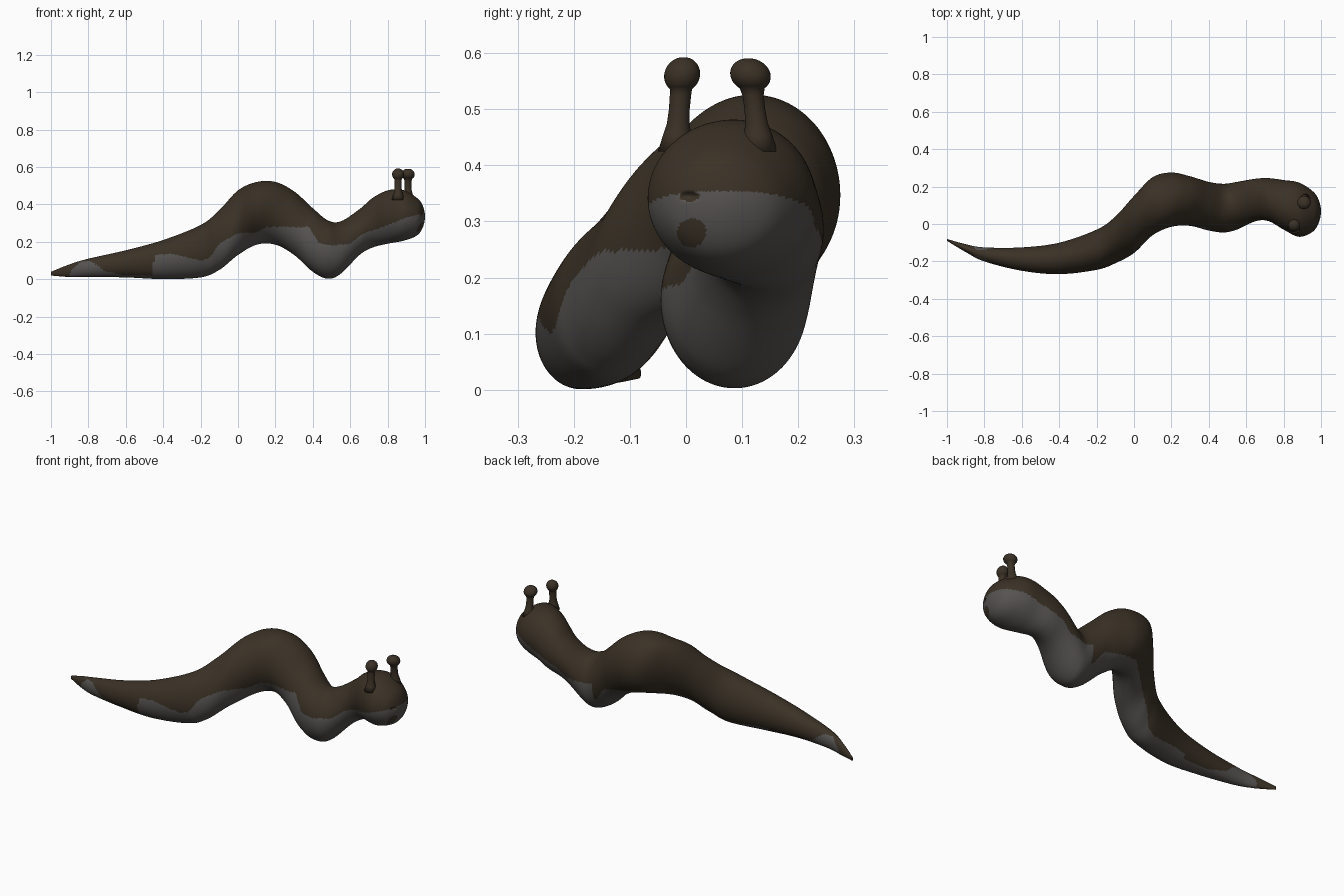
import bpy, bmesh, math
from mathutils import Vector

if "Cube" in bpy.data.objects:
    bpy.data.objects.remove(bpy.data.objects["Cube"])

def material(name, rgb):
    m = bpy.data.materials.new(name)
    m.diffuse_color = (*rgb, 1)
    m.use_nodes = True
    m.node_tree.nodes["Principled BSDF"].inputs["Base Color"].default_value = m.diffuse_color
    return m

brown = material("dark brown skin", (0.043, 0.031, 0.019))
gray = material("gray belly", (0.092, 0.086, 0.081))

def make_object(name, bm, mats):
    bmesh.ops.recalc_face_normals(bm, faces=bm.faces)
    for f in bm.faces:
        f.smooth = True
    me = bpy.data.meshes.new(name)
    bm.to_mesh(me)
    bm.free()
    for m in mats:
        me.materials.append(m)
    ob = bpy.data.objects.new(name, me)
    bpy.context.collection.objects.link(ob)
    return ob

# body outline stations: x, y min, y max, z min, z max
stations = [
    (-1.0, -.09, -.08, .02, .04), (-.9, -.15, -.108, .012, .08),
    (-.8, -.2, -.125, .012, .11), (-.6, -.25, -.125, .01, .155),
    (-.4, -.268, -.1, .001, .21), (-.2, -.245, -.03, .01, .29),
    (-.1, -.21, .04, .05, .37), (0, -.155, .15, .13, .475),
    (.1, -.06, .25, .185, .52), (.2, -.015, .275, .185, .52),
    (.3, -.01, .255, .13, .47), (.4, -.035, .225, .04, .38),
    (.48, -.045, .215, .003, .315), (.55, -.03, .225, .03, .31),
    (.65, .015, .242, .13, .375), (.72, .015, .245, .17, .435),
    (.8, -.03, .235, .19, .475), (.88, -.068, .222, .205, .478),
    (.95, -.045, .18, .23, .44), (.985, 0, .135, .27, .4),
    (1.0, .068, .068, .335, .335)]

def spline(pts, per):
    """Catmull-Rom through the stations; the last one is a rounded nose."""
    x, a, b, c, d = pts[-2]
    p = [pts[0]] + pts + [(x, b, a, d, c)]
    out = []
    for i in range(1, len(p) - 2):
        for k in range(per):
            t = k / per
            out.append([.5 * (2*q1 + (q2-q0)*t + (2*q0-5*q1+4*q2-q3)*t*t + (3*q1-q0-3*q2+q3)*t**3)
                        for q0, q1, q2, q3 in zip(*p[i-1:i+3])])
    return out

# upper edge of the gray belly: x, z
belly = [(-1, 0), (-.91, 0), (-.89, .05), (-.84, .095), (-.79, .098), (-.75, .075),
         (-.72, .045), (-.62, .025), (-.46, .02), (-.445, .13), (-.35, .138),
         (-.2, .1), (-.15, .115), (-.1, .19), (0, .245), (.1, .25), (.15, .28),
         (.38, .28), (.43, .195), (.5, .18), (.6, .19), (.66, .24), (.76, .275),
         (.9, .33), (1, .355)]

def belly_edge(x):
    for (x0, z0), (x1, z1) in zip(belly, belly[1:]):
        if x <= x1:
            return z0 + (z1 - z0) * max(0, x - x0) / (x1 - x0)
    return belly[-1][1]

# body: rings at constant x, sheared to follow the bends
SEG = 120
rows = spline(stations, 14)
bm = bmesh.new()
rings, info = [], []
for i, (x, y0, y1, z0, z1) in enumerate(rows):
    cy, cz, ry, rz = (y0+y1)/2, (z0+z1)/2, (y1-y0)/2, (z1-z0)/2
    A, B = rows[max(i-4, 0)], rows[min(i+4, len(rows)-1)]
    d = Vector((B[0]-A[0], (B[1]+B[2]-A[1]-A[2])/2, (B[3]+B[4]-A[3]-A[4])/2)).normalized()
    rho = d.y * d.z / math.sqrt((1-d.y**2) * (1-d.z**2))
    rho *= min(1, max(0, (.9 - x) / .15))
    ring = []
    for k in range(SEG):
        t = 2 * math.pi * k / SEG
        ring.append(bm.verts.new((x, cy + ry*math.cos(t),
                    cz + rz*(rho*math.cos(t) + math.sqrt(1-rho*rho)*math.sin(t)))))
    rings.append(ring)
    info.append((cy, ry))

def nostril(y, z):
    return ((y-.006)/.018)**2 + ((z-.345)/.009)**2

def is_gray(p, cy, ry):
    if p.x > .9:
        if nostril(p.y, p.z) < 1 or (p.y-.01)**2 + (p.z-.28)**2 < .026**2:
            return False
    edge = belly_edge(p.x)
    if -.46 < p.x < .45:      # far side is brown further down
        edge -= .12 * min(1, max(0, (p.y-cy)/ry))
    return p.z < edge

for (ra, rb), (cy, ry) in zip(zip(rings, rings[1:]), info):
    for k in range(SEG):
        j = (k+1) % SEG
        f = bm.faces.new((ra[k], ra[j], rb[j], rb[k]))
        f.material_index = int(is_gray(f.calc_center_median(), cy, ry))
bm.faces.new(rings[0])
nose = bm.verts.new((1, .068, .335))
for k in range(SEG):
    f = bm.faces.new((rings[-1][k], rings[-1][(k+1) % SEG], nose))
    f.material_index = 1
# small dimple on the face
for v in bm.verts:
    if v.co.x > .9:
        v.co.x -= .012 * max(0, 1 - nostril(v.co.y, v.co.z))
make_object("body", bm, [brown, gray])

# eye stalks: turned profile of a flared stem and a ball
def eye_stalk(name, x, y, lean, wide, high):
    prof = [(.034, .425), (.025, .455), (.02, .475), (.0185, .5), (.019, .525)]
    prof += [(wide*math.cos(a), .561 + high*math.sin(a))
             for a in [math.radians(-52 + 142*k/14) for k in range(14)]]
    bm = bmesh.new()
    n, loops = 32, []
    for r, z in prof:
        off = lean * max(0, (z-.45)/.11)
        loops.append([bm.verts.new((x + r*math.cos(2*math.pi*k/n),
                      y + off + r*math.sin(2*math.pi*k/n), z)) for k in range(n)])
    for a, b in zip(loops, loops[1:]):
        for k in range(n):
            bm.faces.new((a[k], a[(k+1) % n], b[(k+1) % n], b[k]))
    bm.faces.new(loops[0])
    bm.faces.new(loops[-1])
    make_object(name, bm, [brown])

eye_stalk("right_eye_stalk", .856, -.016, .009, .032, .032)
eye_stalk("left_eye_stalk", .909, .129, -.014, .036, .030)
